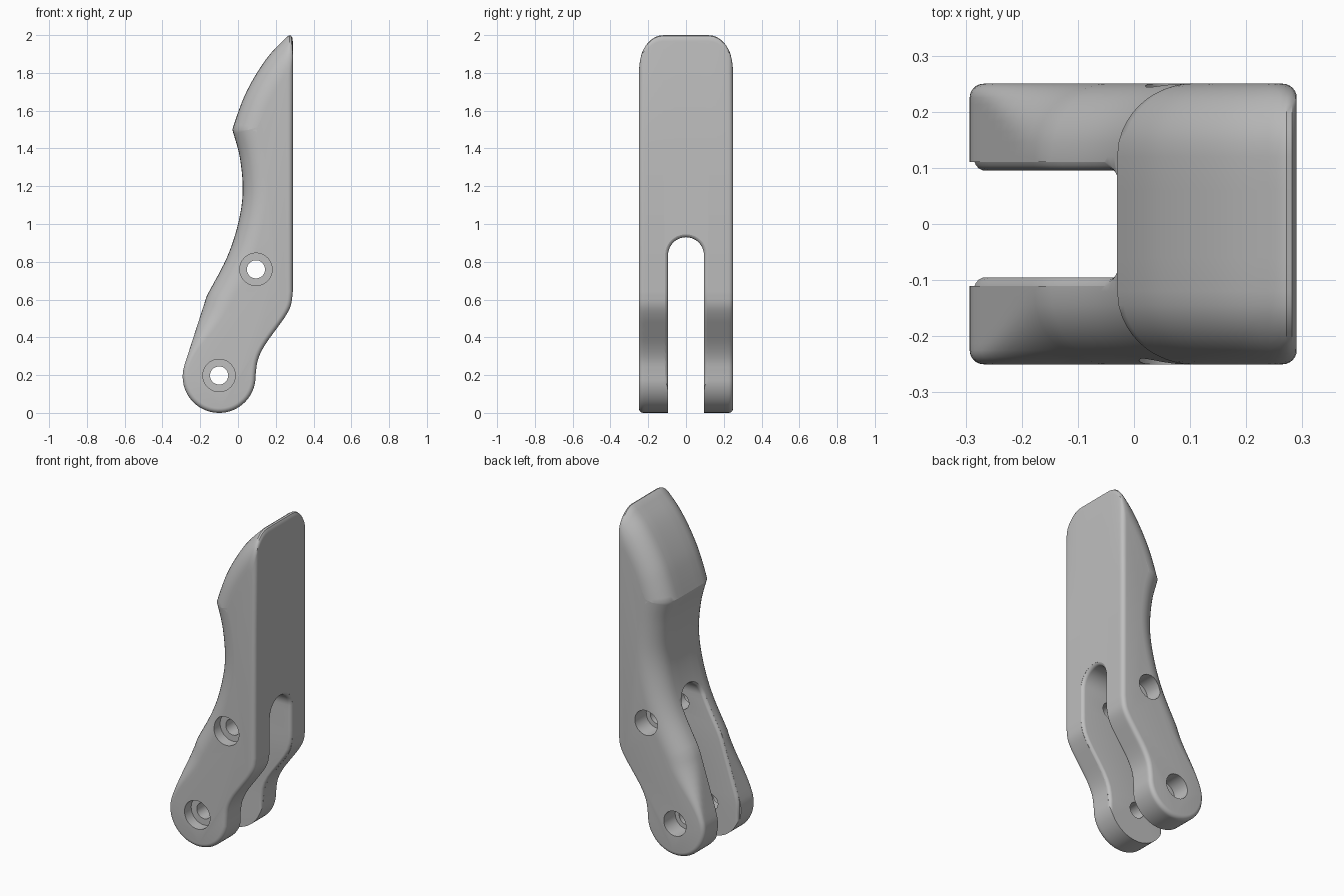
import bpy, bmesh, math
from mathutils import Vector

if "Cube" in bpy.data.objects:
    bpy.data.objects.remove(bpy.data.objects["Cube"], do_unlink=True)

HALF, BACK, SMALL, LARGE = 0.25, 0.29, 0.025, 0.13
PIVOT, PIVOT_R = Vector((-0.1, 0.193)), 0.193
SLOT_W, SLOT_Z, SLOT_R = 0.095, 0.835, 0.02


def spline(points, steps):
    """Smooth curve through 2D points."""
    p = [Vector(q) for q in points]
    p = [2 * p[0] - p[1]] + p + [2 * p[-1] - p[-2]]
    out = []
    for a, b, c, d in zip(p, p[1:], p[2:], p[3:]):
        for k in range(steps):
            t = k / steps
            out.append(0.5 * (2 * b + (c - a) * t + (2 * a - 5 * b + 4 * c - d) * t * t
                              + (3 * b - a - 3 * c + d) * t ** 3))
    return out + [p[-2]]


def loft(name, rings):
    """Closed solid through rings of equal point count."""
    bm = bmesh.new()
    loops = [[bm.verts.new(p) for p in ring] for ring in rings]
    n = len(loops[0])
    for a, b in zip(loops, loops[1:]):
        for i in range(n):
            j = (i + 1) % n
            bm.faces.new((a[i], a[j], b[j], b[i]))
    bm.faces.new(loops[0][::-1])
    bm.faces.new(loops[-1])
    bmesh.ops.recalc_face_normals(bm, faces=bm.faces)
    mesh = bpy.data.meshes.new(name)
    bm.to_mesh(mesh)
    bm.free()
    obj = bpy.data.objects.new(name, mesh)
    bpy.context.collection.objects.link(obj)
    return obj


def cut(target, cutter):
    mod = target.modifiers.new("cut", "BOOLEAN")
    mod.operation, mod.solver, mod.object = "DIFFERENCE", "EXACT", cutter
    bpy.context.view_layer.objects.active = target
    bpy.ops.object.modifier_apply(modifier=mod.name)
    bpy.data.objects.remove(cutter, do_unlink=True)


def edge_x(chain, z):
    """Outline x at a height, held constant past the ends."""
    if z <= chain[0].y:
        return chain[0].x
    for a, b in zip(chain, chain[1:]):
        if z <= b.y:
            return a.x + (b.x - a.x) * (z - a.y) / (b.y - a.y)
    return chain[-1].x


# Outline: tip curve, back edge, lower curve, pivot end, leg edge, grip
tip = spline([(-0.03, 1.5), (0, 1.59), (0.04, 1.69), (0.1, 1.8), (0.17, 1.9), (0.255, 1.988)], 4)
tip.append(Vector((0.32, 2.048)))
calf = spline([(0.093, 0.2), (0.105, 0.28), (0.14, 0.355), (0.2, 0.44),
               (0.25, 0.51), (0.28, 0.57), (BACK, 0.64)], 4)
arc = [PIVOT + PIVOT_R * Vector((math.cos(a), -math.sin(a)))
       for a in (math.radians(197) * k / 32 for k in range(1, 33))]
kink = Vector((-0.165, 0.62))
leg = [arc[-1].lerp(kink, k / 10) for k in range(1, 10)]
grip = spline([kink, (-0.06, 0.82), (0, 1.0), (0.025, 1.17), (0.01, 1.35), (-0.03, 1.5)], 6)[:-1]
rest = [Vector((BACK, 1.4))] + calf[::-1] + arc + leg + grip
outline = tip + rest

# Inward mitred normals and edge rounding for every outline point
normals, radii = [], []
for i, p in enumerate(outline):
    t1 = (p - outline[i - 1]).normalized()
    t2 = (outline[(i + 1) % len(outline)] - p).normalized()
    n1, n2 = Vector((t1.y, -t1.x)), Vector((t2.y, -t2.x))
    normals.append(n1 if i == len(tip) - 1 else (n1 + n2) / (1 + n1.dot(n2)))
    front = i < len(tip) or i >= len(outline) - len(leg) - len(grip)
    s = min(1, max(0, (p.y - 0.25) / 0.37)) if front else 0
    radii.append(SMALL + (LARGE - SMALL) * s * s * (3 - 2 * s))


def inset(radius, y):
    t = max(0, abs(y) - (HALF - radius))
    return radius - math.sqrt(max(0, radius * radius - t * t))


def section(y):
    pts = [p + n * inset(r, y) for p, n, r in zip(outline, normals, radii)]
    curve, rest_pts = pts[:len(tip)], pts[len(tip):]
    bx = BACK - inset(SMALL, y)
    # Trim the tip curve at the back face and space its points evenly
    stop, path = bx - 0.03, [curve[0]]
    for a, b in zip(curve, curve[1:]):
        if b.x >= stop:
            path.append(a.lerp(b, (stop - a.x) / (b.x - a.x)))
            break
        path.append(b)
    lengths = [0]
    for a, b in zip(path, path[1:]):
        lengths.append(lengths[-1] + (b - a).length)
    even = []
    for k in range(21):
        d = lengths[-1] * k / 20
        j = next((m for m in range(1, len(path)) if lengths[m] >= d - 1e-9), len(path) - 1)
        span = max(lengths[j] - lengths[j - 1], 1e-9)
        even.append(path[j - 1].lerp(path[j], (d - lengths[j - 1]) / span))
    z = even[-1].y
    nose = [Vector((bx - dx, z + dz)) for dx, dz in ((0.018, 0.007), (0.008, 0.003), (0.002, -0.008), (0, -0.025))]
    return [(p.x, y, p.y) for p in even + nose + rest_pts]


side = [0.06, 0.12, 0.145, 0.165, 0.183, 0.199, 0.213, 0.225, 0.231, 0.237, 0.242, 0.246, 0.249, HALF]
body = loft("lever_body", [section(y) for y in [-v for v in side[::-1]] + [0] + side])

# Slot between the legs, with rounded rims
path = [(Vector((-SLOT_W, z)), Vector((-1, 0)))
        for z in [-0.1] + [0.2 + 0.04 * k for k in range(16)]]
right_wall = [(Vector((SLOT_W, p.y)), Vector((1, 0))) for p, n in path[::-1]]
for k in range(25):
    a = math.pi * (1 - k / 24)
    n = Vector((math.cos(a), math.sin(a)))
    path.append((Vector((0, SLOT_Z)) + n * SLOT_W, n))
path += right_wall
front_edge, back_edge = [arc[-1]] + leg + grip, calf


def slot_ring(chain, sign, depth):
    flare = SLOT_R - math.sqrt(SLOT_R ** 2 - (SLOT_R - max(depth, 0)) ** 2)
    ring = []
    for p, n in path:
        x = edge_x(chain, p.y) + sign * depth if depth >= 0 else -sign * 0.6
        q = p + n * flare
        ring.append((x, q.x, q.y))
    return ring


depths = [-1, 0.0005, 0.003, 0.008, 0.014, SLOT_R]
cut(body, loft("slot_cutter", [slot_ring(front_edge, 1, d) for d in depths]
               + [slot_ring(back_edge, -1, d) for d in depths[::-1]]))

# Pin holes: narrow bore right through, recess on each outer face
for x, z in ((-0.1, 0.198), (0.095, 0.76)):
    for radius, y0, y1 in ((0.048, -0.4, 0.4), (0.086, -0.4, -0.185), (0.075, 0.14, 0.4)):
        rings = [[(x + radius * math.cos(a), y, z + radius * math.sin(a))
                  for a in (math.tau * k / 40 for k in range(40))] for y in (y0, y1)]
        cut(body, loft("hole_cutter", rings))

# Grey finish
grey = bpy.data.materials.new("plain_grey")
grey.use_nodes = True
colour = (0.52, 0.52, 0.52, 1)
grey.diffuse_color = colour
grey.node_tree.nodes["Principled BSDF"].inputs["Base Color"].default_value = colour
body.data.materials.clear()
body.data.materials.append(grey)
for poly in body.data.polygons:
    poly.material_index = 0

bpy.ops.object.select_all(action="DESELECT")
body.select_set(True)
bpy.context.view_layer.objects.active = body
bpy.ops.object.shade_smooth_by_angle(angle=math.radians(32))
